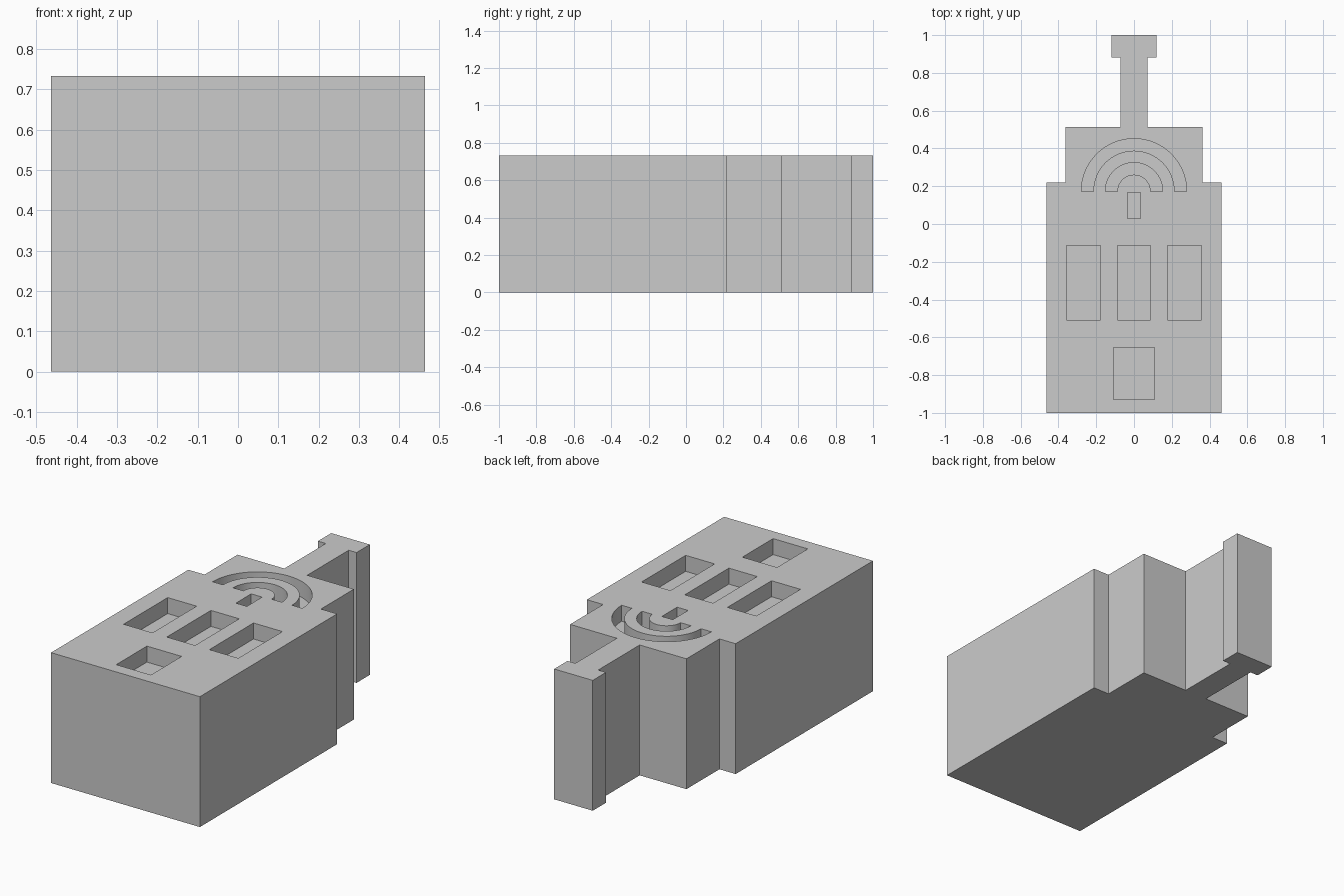
import bpy
import bmesh
from math import cos, sin, pi

HEIGHT = 0.733
DEPTH = 0.09  # depth of the recesses

cube = bpy.data.objects.get("Cube")
if cube:
    bpy.data.objects.remove(cube, do_unlink=True)

grey = bpy.data.materials.new("plain_grey")
grey.use_nodes = True
colour = (0.6, 0.6, 0.6, 1)
grey.diffuse_color = colour
grey.node_tree.nodes["Principled BSDF"].inputs["Base Color"].default_value = colour


def prism(name, outline, z0, z1):
    """Extrude an outline in the xy plane from z0 to z1."""
    bm = bmesh.new()
    base = bm.faces.new([bm.verts.new((x, y, z0)) for x, y in outline])
    top = bmesh.ops.extrude_face_region(bm, geom=[base])["geom"]
    verts = [v for v in top if isinstance(v, bmesh.types.BMVert)]
    bmesh.ops.translate(bm, verts=verts, vec=(0, 0, z1 - z0))
    bmesh.ops.recalc_face_normals(bm, faces=bm.faces)
    mesh = bpy.data.meshes.new(name)
    bm.to_mesh(mesh)
    bm.free()
    mesh.materials.append(grey)
    obj = bpy.data.objects.new(name, mesh)
    bpy.context.collection.objects.link(obj)
    return obj


def rectangle(cx, half_width, y0, y1):
    return [(cx - half_width, y0), (cx + half_width, y0),
            (cx + half_width, y1), (cx - half_width, y1)]


def half_ring(inner, outer, cy, steps=32):
    angles = [pi * i / steps for i in range(steps + 1)]
    return ([(outer * cos(a), cy + outer * sin(a)) for a in angles]
            + [(inner * cos(a), cy + inner * sin(a)) for a in reversed(angles)])


# Stepped tower body, mirrored about x = 0
side = [(0.463, -1), (0.463, 0.22), (0.362, 0.22), (0.362, 0.513),
        (0.071, 0.513), (0.071, 0.882), (0.12, 0.882), (0.12, 1)]
body = prism("tower_body", side + [(-x, y) for x, y in reversed(side)], 0, HEIGHT)

# Recesses in the top: door, three windows, slot and two arches
recesses = {
    "door_recess": rectangle(0, 0.108, -0.928, -0.655),
    "left_window_recess": rectangle(0.267, 0.09, -0.507, -0.115),
    "middle_window_recess": rectangle(0, 0.088, -0.507, -0.115),
    "right_window_recess": rectangle(-0.267, 0.09, -0.507, -0.115),
    "slot_recess": rectangle(0, 0.034, 0.03, 0.166),
    "outer_arch_recess": half_ring(0.215, 0.279, 0.173),
    "inner_arch_recess": half_ring(0.088, 0.152, 0.173),
}
for name, outline in recesses.items():
    cutter = prism(name, outline, HEIGHT - DEPTH, HEIGHT + 0.1)
    cutter.hide_render = True
    cut = body.modifiers.new(name, "BOOLEAN")
    cut.operation = "DIFFERENCE"
    cut.solver = "EXACT"
    cut.object = cutter

# Apply the cuts and drop the cutters
bpy.context.view_layer.update()
graph = bpy.context.evaluated_depsgraph_get()
carved = bpy.data.meshes.new_from_object(body.evaluated_get(graph))
body.modifiers.clear()
body.data = carved
carved.name = "tower_body"
for name in recesses:
    bpy.data.objects.remove(bpy.data.objects[name], do_unlink=True)

# Smooth arch walls with crisp edges
bpy.context.view_layer.objects.active = body
body.select_set(True)
bpy.ops.object.shade_smooth_by_angle()
